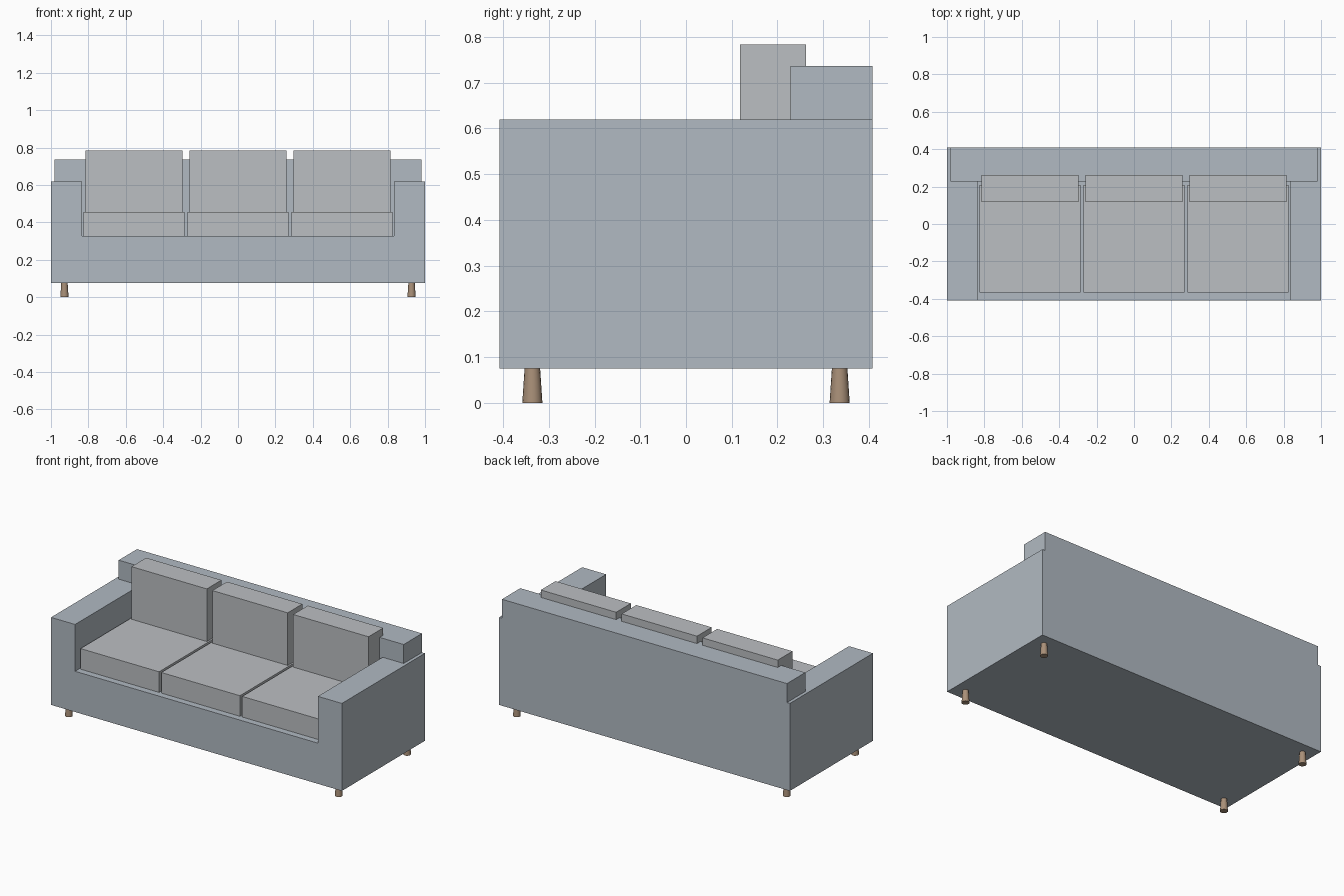
import bpy, bmesh

if "Cube" in bpy.data.objects:
    bpy.data.objects.remove(bpy.data.objects["Cube"])


def material(name, rgb):
    m = bpy.data.materials.new(name)
    m.diffuse_color = (*rgb, 1)
    m.use_nodes = True
    m.node_tree.nodes["Principled BSDF"].inputs["Base Color"].default_value = m.diffuse_color
    return m


frame_mat = material("frame_fabric", (0.44, 0.49, 0.54))
cushion_mat = material("cushion_fabric", (0.50, 0.52, 0.54))
wood_mat = material("wood", (0.40, 0.28, 0.19))


def extrude_profile(name, half, y0, y1, mat):
    """Mirror a right-hand (x, z) outline about x = 0 and extrude it along y."""
    outline = half + [(-x, z) for x, z in reversed(half)]
    bm = bmesh.new()
    face = bm.faces.new([bm.verts.new((x, y0, z)) for x, z in outline])
    ext = bmesh.ops.extrude_face_region(bm, geom=[face])
    verts = [v for v in ext["geom"] if isinstance(v, bmesh.types.BMVert)]
    bmesh.ops.translate(bm, verts=verts, vec=(0, y1 - y0, 0))
    bmesh.ops.recalc_face_normals(bm, faces=bm.faces)
    mesh = bpy.data.meshes.new(name)
    bm.to_mesh(mesh)
    bm.free()
    mesh.materials.append(mat)
    ob = bpy.data.objects.new(name, mesh)
    bpy.context.collection.objects.link(ob)
    return ob


def box(name, x, width, y0, y1, z0, z1, mat):
    w = width / 2
    ob = extrude_profile(name, [(w, z0), (w, z1)], y0, y1, mat)
    ob.location.x = x
    return ob


# Base and arms as one U-shaped frame
extrude_profile("base_and_arms",
                [(1, 0.075), (1, 0.619), (0.835, 0.619), (0.835, 0.328)],
                -0.408, 0.408, frame_mat)

# Backrest fits between the arms and overhangs them at the top
extrude_profile("backrest",
                [(0.835, 0.328), (0.835, 0.619), (0.98, 0.619), (0.98, 0.737)],
                0.228, 0.408, frame_mat)

# Three seat cushions and three back cushions
for i, side in zip((-1, 0, 1), ("left", "middle", "right")):
    x = i * 0.556
    box(f"seat_cushion_{side}", x, 0.54, -0.367, 0.209, 0.328, 0.456, cushion_mat)
    box(f"back_cushion_{side}", x, 0.518, 0.118, 0.262, 0.456, 0.783, cushion_mat)

# Four tapered legs
for sx, side in ((-1, "left"), (1, "right")):
    for sy, end in ((-1, "front"), (1, "back")):
        bpy.ops.mesh.primitive_cone_add(vertices=16, radius1=0.022, radius2=0.017,
                                        depth=0.075,
                                        location=(sx * 0.928, sy * 0.336, 0.0375))
        leg = bpy.context.object
        leg.name = f"{end}_{side}_leg"
        leg.data.materials.append(wood_mat)
        bpy.ops.object.shade_smooth_by_angle()
